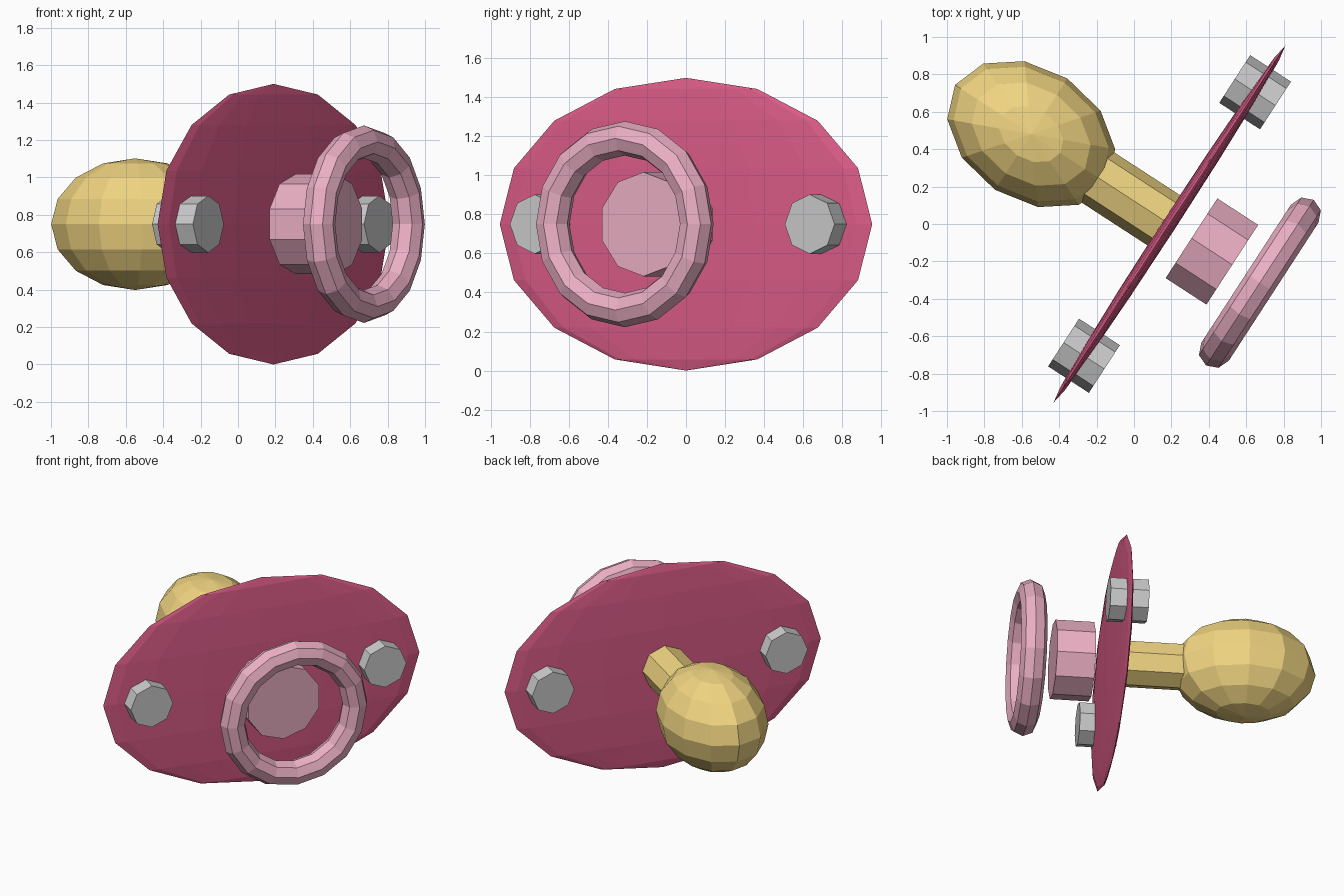
import bpy, math
from mathutils import Matrix

if "Cube" in bpy.data.objects:
    bpy.data.objects.remove(bpy.data.objects["Cube"])

# Local frame: x along the plate, y through it toward the bulb, z up
FRAME = Matrix.Translation((0.19, 0, 0.75)) @ Matrix.Rotation(math.radians(57), 4, 'Z')
AXIS_Y = Matrix.Rotation(math.radians(90), 4, 'X')


def material(name, rgb):
    m = bpy.data.materials.new(name)
    m.diffuse_color = (*rgb, 1)
    m.use_nodes = True
    m.node_tree.nodes["Principled BSDF"].inputs["Base Color"].default_value = m.diffuse_color
    return m


rose = material("rose", (0.73, 0.11, 0.25))
pale = material("pale_pink", (0.83, 0.43, 0.55))
yellow = material("yellow", (0.87, 0.66, 0.22))


def finish(name, local, mat=None):
    ob = bpy.context.object
    ob.name = name
    ob.data.transform(FRAME @ local)
    if mat:
        ob.data.materials.append(mat)
    return ob


def ellipsoid(name, segments, y, size, mat):
    bpy.ops.mesh.primitive_uv_sphere_add(segments=segments, ring_count=8, radius=1)
    return finish(name, Matrix.Translation((0, y, 0)) @ Matrix.Diagonal((*size, 1)), mat)


def cylinder(name, sides, radius, x, y0, y1, mat=None):
    bpy.ops.mesh.primitive_cylinder_add(vertices=sides, radius=radius, depth=y1 - y0)
    return finish(name, Matrix.Translation((x, (y0 + y1) / 2, 0)) @ AXIS_Y, mat)


# Thin oval shield
ellipsoid("shield_plate", 16, 0, (1.138, 0.038, 0.75), rose)

# Bulb and its neck
ellipsoid("bulb", 12, 0.882, (0.355, 0.485, 0.352), yellow)
cylinder("neck", 8, 0.16, 0, 0.02, 0.56, yellow)

# Boss and ring on the front
cylinder("boss", 10, 0.267, 0, -0.40, -0.14, pale)
bpy.ops.mesh.primitive_torus_add(major_segments=16, minor_segments=8,
                                 major_radius=0.44, minor_radius=0.088)
finish("handle_ring", Matrix.Translation((0, -0.576, 0)) @ AXIS_Y, pale)

# Studs through both ends of the shield
for side, x in (("left", -0.84), ("right", 0.84)):
    cylinder("stud_" + side, 8, 0.152, x, -0.13, 0.13)
